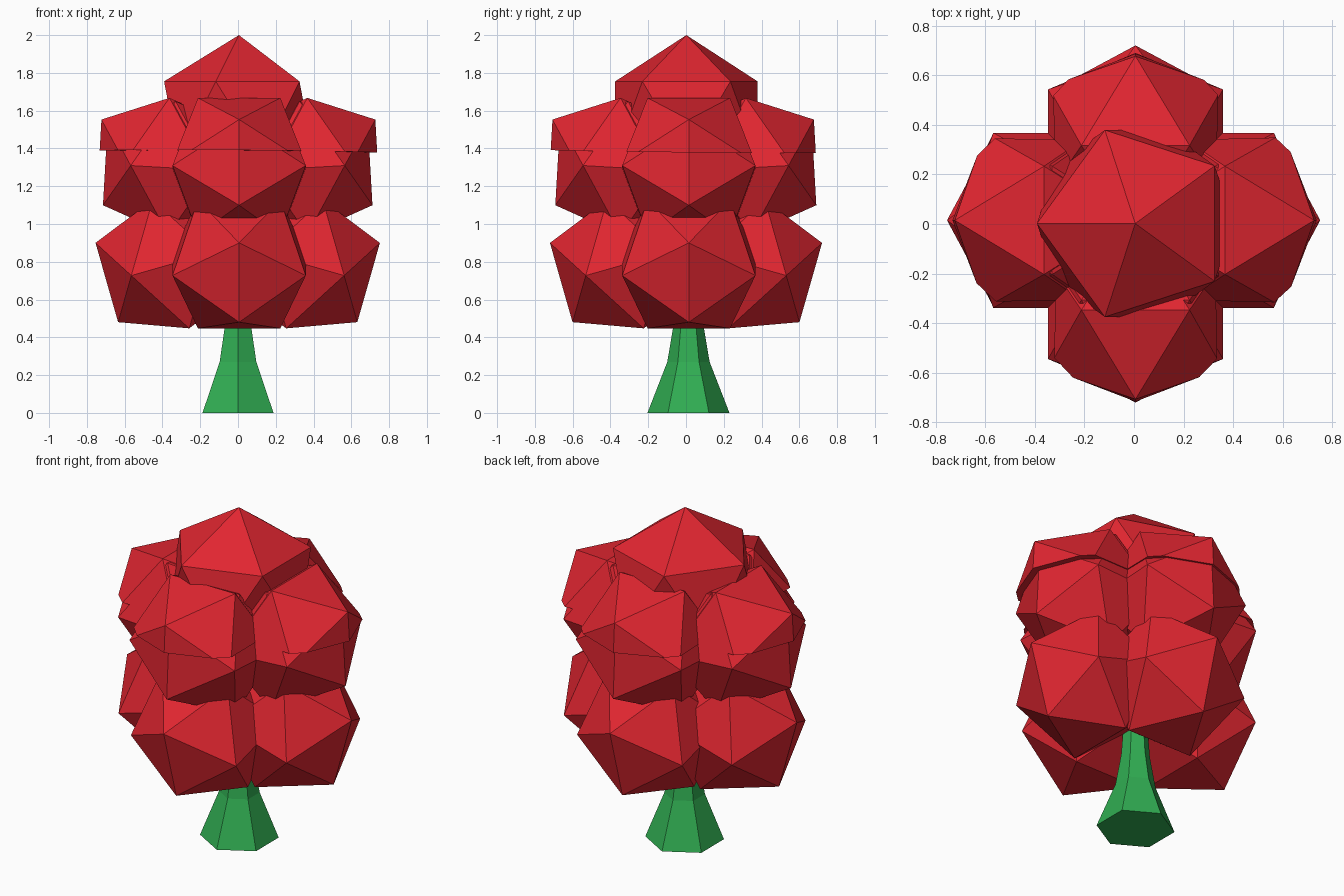
import bpy, bmesh, math
from mathutils import Matrix, Vector

if "Cube" in bpy.data.objects:
    bpy.data.objects.remove(bpy.data.objects["Cube"])


def material(name, col):
    m = bpy.data.materials.new(name)
    m.diffuse_color = (*col, 1)
    m.use_nodes = True
    m.node_tree.nodes["Principled BSDF"].inputs["Base Color"].default_value = m.diffuse_color
    return m


RED = material("leaf red", (0.75, 0.019, 0.03))
GREEN = material("trunk green", (0.03, 0.42, 0.085))


def finish(bm, name, mat):
    bmesh.ops.recalc_face_normals(bm, faces=bm.faces)
    me = bpy.data.meshes.new(name)
    bm.to_mesh(me)
    bm.free()
    me.materials.append(mat)
    ob = bpy.data.objects.new(name, me)
    bpy.context.collection.objects.link(ob)
    return ob


def clump(name, radius, centre, turn, tilt, trim=None):
    """Twenty-sided leaf clump, apex tilted outward; optionally trimmed flat below."""
    bm = bmesh.new()
    rot = Matrix.Rotation(turn, 4, 'Z') @ Matrix.Rotation(tilt, 4, 'Y')
    bmesh.ops.create_icosphere(bm, subdivisions=1, radius=radius,
                               matrix=Matrix.Translation(centre) @ rot)
    if trim is not None:
        bmesh.ops.bisect_plane(bm, geom=bm.verts[:] + bm.edges[:] + bm.faces[:],
                               plane_co=(0, 0, trim), plane_no=(0.007, 0.01, 1),
                               clear_inner=True)
        bmesh.ops.holes_fill(bm, edges=[e for e in bm.edges if e.is_boundary])
    finish(bm, name, RED)


# Trunk: flared six-sided profile
bm = bmesh.new()
rings = []
for z, r in ((0, 0.217), (0.27, 0.112), (0.46, 0.08), (0.75, 0.06)):
    rings.append([bm.verts.new((r * math.sin(i * math.pi / 3),
                                0.013 + r * math.cos(i * math.pi / 3), z)) for i in range(6)])
for a, b in zip(rings, rings[1:]):
    for i in range(6):
        bm.faces.new((a[i], a[(i + 1) % 6], b[(i + 1) % 6], b[i]))
bm.faces.new(rings[0])
bm.faces.new(rings[-1])
finish(bm, "trunk", GREEN)

# Leaf tiers: name, height, elevation of apex, offsets right/back/left/front, trim height
tiers = (
    ("lower_leaves", 0.787, 15.8, (0.352, 0.321, 0.355, 0.321), None),
    ("middle_leaves", 1.297, 35.0, (0.347, 0.325, 0.35, 0.327), None),
    ("upper_leaves", 1.315, 35.0, (0.387, 0.337, 0.383, 0.367), 1.384),
)
for name, z, elev, offsets, trim in tiers:
    for k, d in enumerate(offsets):
        a = k * math.pi / 2
        side = Vector((0.006, 0, z)) if k % 2 else Vector((0, 0.015, z))
        clump(f"{name}_{k + 1}", 0.415, side + Vector((d * math.cos(a), d * math.sin(a), 0)),
              a, math.radians(90 - elev), trim)

# Crown clump
clump("crown_leaves", 0.443, Vector((0.005, 0.002, 1.557)), math.pi, 0)
